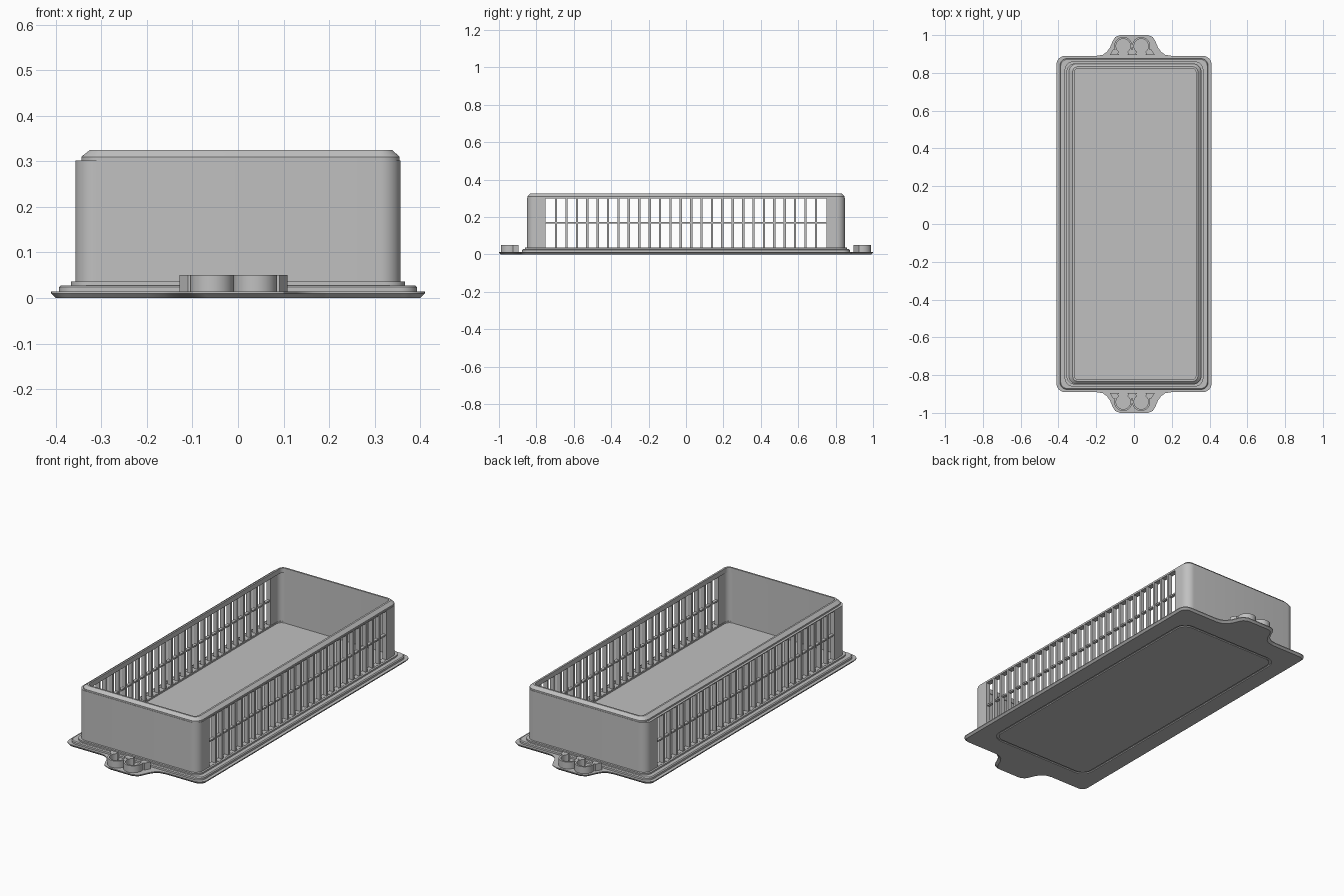
import bpy, bmesh
from math import sin, cos, radians, pi

cube = bpy.data.objects.get("Cube")
if cube:
    bpy.data.objects.remove(cube, do_unlink=True)

grey = bpy.data.materials.new("light_grey_plastic")
grey.use_nodes = True
grey.diffuse_color = (0.53, 0.53, 0.53, 1)
grey.node_tree.nodes["Principled BSDF"].inputs["Base Color"].default_value = (0.53, 0.53, 0.53, 1)


def finish(name, bm):
    bmesh.ops.recalc_face_normals(bm, faces=bm.faces)
    mesh = bpy.data.meshes.new(name)
    bm.to_mesh(mesh)
    bm.free()
    mesh.materials.append(grey)
    obj = bpy.data.objects.new(name, mesh)
    bpy.context.collection.objects.link(obj)
    return obj


def select(obj):
    bpy.ops.object.select_all(action='DESELECT')
    obj.select_set(True)
    bpy.context.view_layer.objects.active = obj


def smooth(obj):
    select(obj)
    bpy.ops.object.shade_smooth_by_angle(angle=radians(30))


def arc(cx, cy, r, start, end, n=8):
    return [(cx + r * cos(start + (end - start) * i / n),
             cy + r * sin(start + (end - start) * i / n)) for i in range(n + 1)]


def rounded(x0, x1, hy, r):
    pts = []
    for i, (x, y) in enumerate([(x1 - r, hy - r), (x0 + r, hy - r),
                                (x0 + r, r - hy), (x1 - r, r - hy)]):
        pts += arc(x, y, r, i * pi / 2, (i + 1) * pi / 2)
    return pts


def loft(bm, levels, ring=False):
    """Skin outlines at given heights; cap the ends or close into a ring."""
    loops = [[bm.verts.new((x, y, z)) for x, y in pts] for pts, z in levels]
    n = len(loops[0])
    pairs = list(zip(loops, loops[1:]))
    if ring:
        pairs.append((loops[-1], loops[0]))
    else:
        bm.faces.new(loops[0][::-1])
        bm.faces.new(loops[-1])
    for a, b in pairs:
        for i in range(n):
            j = (i + 1) % n
            bm.faces.new((a[i], a[j], b[j], b[i]))


def lofted(name, levels, ring=False):
    bm = bmesh.new()
    loft(bm, levels, ring)
    return finish(name, bm)


def box(bm, x0, x1, y0, y1, z0, z1):
    pts = [(x0, y0), (x1, y0), (x1, y1), (x0, y1)]
    loft(bm, [(pts, z0), (pts, z1)])


def cut(obj, cutter):
    mod = obj.modifiers.new("cut", 'BOOLEAN')
    mod.operation = 'DIFFERENCE'
    mod.solver = 'EXACT'
    mod.object = cutter
    cutter.hide_render = True
    select(obj)
    bpy.ops.object.modifier_apply(modifier=mod.name)
    bpy.data.objects.remove(cutter, do_unlink=True)


# Flange plate with a flared tab at each end
LUG = [(0.2, 0.89), (0.165, 0.896), (0.143, 0.912), (0.127, 0.935),
       (0.112, 0.97), (0.1, 0.989), (0.075, 1.0)]


def flange_outline(inset):
    r = 0.045
    half = arc(0.41 - r, 0.89 - r, r - inset, 0, pi / 2)
    half += [(x - inset, y - inset) for x, y in LUG]
    half += [(inset - x, y - inset) for x, y in reversed(LUG)]
    half += arc(r - 0.41, 0.89 - r, r - inset, pi / 2, pi)
    return half + [(-x, -y) for x, y in half]


flange = lofted("flange_plate", [(flange_outline(0.01), 0), (flange_outline(0), 0.01),
                                 (flange_outline(0), 0.014)])
outer, inner = rounded(-0.31, 0.31, 0.765, 0.065), rounded(-0.297, 0.297, 0.752, 0.052)
groove = lofted("groove_cutter", [(outer, -0.01), (outer, 0.006),
                                  (inner, 0.006), (inner, -0.01)], ring=True)
cut(flange, groove)
smooth(flange)

# Stepped base that carries the floor
step = rounded(-0.393, 0.393, 0.876, 0.04)
step_top = rounded(-0.388, 0.388, 0.871, 0.035)
smooth(lofted("base_step", [(step, 0.012), (step, 0.024), (step_top, 0.028)]))
foot = rounded(-0.367, 0.367, 0.861, 0.045)
foot_in = rounded(-0.33, 0.33, 0.828, 0.03)
smooth(lofted("wall_foot", [(foot, 0.026), (foot, 0.036),
                            (foot_in, 0.036), (foot_in, 0.026)], ring=True))

# Walls with a long window on both sides
wall = rounded(-0.357, 0.357, 0.85, 0.045)
wall_in = rounded(-0.332, 0.332, 0.828, 0.03)
walls = lofted("basket_walls", [(wall, 0.027), (wall, 0.302),
                                (wall_in, 0.302), (wall_in, 0.027)], ring=True)
bm = bmesh.new()
box(bm, -0.6, 0.6, -0.75, 0.75, 0.037, 0.298)
cut(walls, finish("window_cutter", bm))
smooth(walls)

# Chamfered top rim, set in on one side
rim = rounded(-0.344, 0.355, 0.848, 0.043)
rim_top = rounded(-0.325, 0.338, 0.833, 0.028)
rim_in = rounded(-0.316, 0.328, 0.824, 0.022)
smooth(lofted("top_rim", [(rim, 0.299), (rim, 0.31), (rim_top, 0.325),
                          (rim_in, 0.325), (rim_in, 0.299)], ring=True))

# Upright bars and a middle rail in each window
SLOTS = 27
pitch = 1.5 / SLOTS
for name, side in (("left", 1), ("right", -1)):
    bm = bmesh.new()
    for i in range(1, SLOTS):
        y = -0.75 + i * pitch
        box(bm, side * 0.333, side * 0.356, y - 0.006, y + 0.006, 0.034, 0.3)
    finish(name + "_bars", bm)
    bm = bmesh.new()
    box(bm, side * 0.336, side * 0.352, -0.752, 0.752, 0.164, 0.172)
    finish(name + "_middle_rail", bm)

# Twin open-ring clips with flared posts on each tab
POSTS = [(-0.128, -0.08, -0.106), (-0.034, 0.015, -0.0095), (0.061, 0.109, 0.087)]
for name, side in (("front", -1), ("back", 1)):
    bm = bmesh.new()
    shapes = []
    for cx in (-0.057, 0.038):
        gap = radians(35)
        a, b = -pi / 2 + gap, 1.5 * pi - gap
        shapes.append(arc(cx, 0.942, 0.048, a, b, 28) + arc(cx, 0.942, 0.038, b, a, 28))
    for x0, x1, tip in POSTS:
        shapes.append([(x0, 0.896), (x1, 0.896), (tip + 0.004, 0.925), (tip - 0.004, 0.925)])
    for pts in shapes:
        pts = [(x, side * y) for x, y in pts]
        loft(bm, [(pts, 0.012), (pts, 0.051)])
    smooth(finish(name + "_clips", bm))
